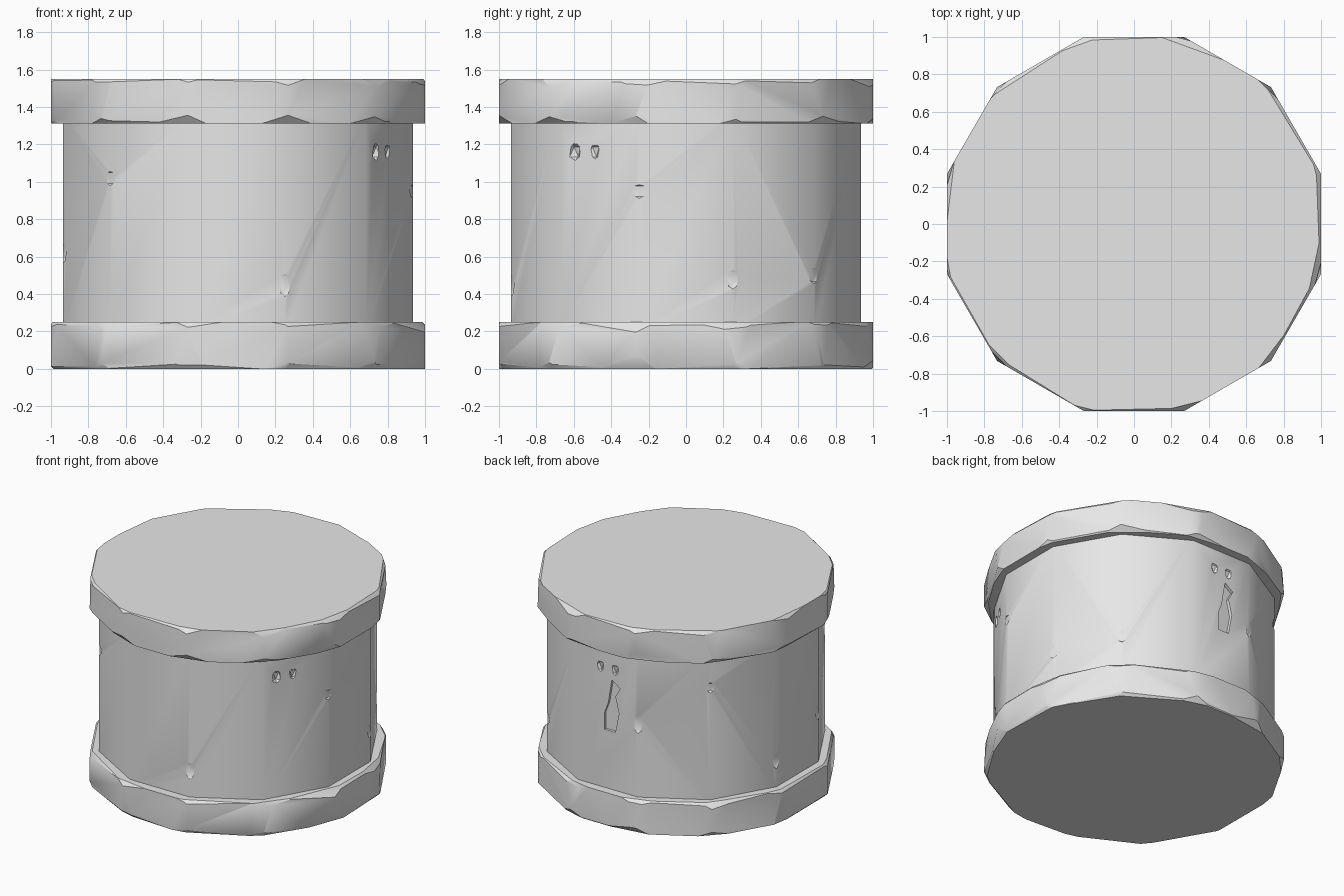
import bpy, bmesh, random
from math import radians, cos, sin, pi
from mathutils import Vector, Matrix

random.seed(7)
cube = bpy.data.objects.get("Cube")
if cube:
    bpy.data.objects.remove(cube, do_unlink=True)

SIDES = 12
STEP = 2 * pi / SIDES

stone = bpy.data.materials.new("pale grey stone")
stone.use_nodes = True
stone.diffuse_color = (0.8, 0.8, 0.8, 1)
stone.node_tree.nodes["Principled BSDF"].inputs["Base Color"].default_value = (0.8, 0.8, 0.8, 1)


def radial(angle, r=1.0, z=0.0):
    return Vector((r * cos(angle), r * sin(angle), z))


def to_object(name, bm):
    bmesh.ops.recalc_face_normals(bm, faces=bm.faces)
    mesh = bpy.data.meshes.new(name)
    bm.to_mesh(mesh)
    bm.free()
    obj = bpy.data.objects.new(name, mesh)
    bpy.context.collection.objects.link(obj)
    mesh.materials.append(stone)
    return obj


def smooth(obj):
    bpy.ops.object.select_all(action='DESELECT')
    obj.select_set(True)
    bpy.context.view_layer.objects.active = obj
    bpy.ops.object.shade_smooth_by_angle(angle=radians(35))


def drum(apothem, z0, z1):
    """Twelve-sided prism with flat sides facing the axes."""
    bm = bmesh.new()
    r = apothem / cos(STEP / 2)
    ring = [bm.verts.new(radial((i + 0.5) * STEP, r, z0)) for i in range(SIDES)]
    base = bm.faces.new(ring)
    top = bmesh.ops.extrude_face_region(bm, geom=[base])
    verts = [v for v in top["geom"] if isinstance(v, bmesh.types.BMVert)]
    bmesh.ops.translate(bm, verts=verts, vec=(0, 0, z1 - z0))
    bmesh.ops.recalc_face_normals(bm, faces=bm.faces)
    return bm


def chip(bm, point, normal):
    """Slice a flake off a convex block and close the cut."""
    geom = bm.verts[:] + bm.edges[:] + bm.faces[:]
    cut = bmesh.ops.bisect_plane(bm, geom=geom, plane_co=point, plane_no=normal, clear_outer=True)
    edges = [e for e in cut["geom_cut"] if isinstance(e, bmesh.types.BMEdge)]
    bmesh.ops.holes_fill(bm, edges=edges, sides=0)


def worn_band(name, z0, z1):
    bm = drum(1.0, z0, z1)
    corner_r = 1.0 / cos(STEP / 2)
    for i in range(SIDES):
        corner = (i + 0.5) * STEP
        for z, way in ((z0, -1), (z1, 1)):
            # flakes off the corners
            turn = corner + random.uniform(-0.15, 0.15)
            n = (radial(turn) + Vector((0, 0, way * random.uniform(0.5, 1.1)))).normalized()
            chip(bm, radial(corner, corner_r, z) - n * random.uniform(0.01, 0.035), n)
            # thin wear along the straight rims
            if random.random() < 0.6:
                side = i * STEP
                n = (radial(side + random.uniform(-0.06, 0.06)) + Vector((0, 0, way * 0.9))).normalized()
                chip(bm, radial(side, 1.0, z) - n * random.uniform(0.004, 0.011), n)
        # light wear down some upright edges
        if random.random() < 0.5:
            n = (radial(corner) + Vector((0, 0, random.uniform(-0.12, 0.12)))).normalized()
            chip(bm, radial(corner, corner_r, (z0 + z1) / 2) - n * 0.008, n)
    smooth(to_object(name, bm))


def carve(target, bm):
    """Cut a shape out of the target, then discard the cutter."""
    cutter = to_object("carving_cutter", bm)
    cutter.hide_render = True
    mod = target.modifiers.new("carve", 'BOOLEAN')
    mod.operation = 'DIFFERENCE'
    mod.solver = 'EXACT'
    mod.object = cutter
    bpy.context.view_layer.objects.active = target
    bpy.ops.object.modifier_apply(modifier=mod.name)
    bpy.data.objects.remove(cutter, do_unlink=True)


def gouge_cutter(angle, depth):
    """Bent upright slot cutter."""
    outline = [(-0.06, 0.69), (0.03, 0.69), (0.06, 0.84), (0.03, 0.96),
               (0.07, 1.03), (0.0, 1.08), (-0.03, 0.9), (-0.06, 0.82)]
    side = radial(angle + pi / 2)
    bm = bmesh.new()
    face = bm.faces.new([bm.verts.new(radial(angle, 0.935 - depth, z) + side * s) for s, z in outline])
    top = bmesh.ops.extrude_face_region(bm, geom=[face])
    verts = [v for v in top["geom"] if isinstance(v, bmesh.types.BMVert)]
    bmesh.ops.translate(bm, verts=verts, vec=radial(angle, 0.2))
    return bm


def flake_cutter(angle, r, z, width, height):
    """Flattened faceted lump for shallow dents."""
    bm = bmesh.new()
    m = (Matrix.Translation(radial(angle, r, z)) @ Matrix.Rotation(angle, 4, 'Z')
         @ Matrix.Diagonal((0.05, width, height, 1)))
    bmesh.ops.create_icosphere(bm, subdivisions=1, radius=1, matrix=m)
    return bm


# Main drum between the bands
body = to_object("drum_body", drum(0.935, 0.2, 1.36))
for angle in (radians(-33), radians(92)):
    carve(body, gouge_cutter(angle, -0.005 if angle < 0 else 0.02))
    for shift in (-0.1, 0.03):
        carve(body, flake_cutter(angle + shift, 0.965, 1.16, 0.04, 0.06))

# Shallow knocks on the upright edges
edge_r = 0.935 / cos(STEP / 2)
for index, z in ((0, 0.48), (1, 0.5), (3, 0.8), (4, 1.1), (5, 0.45), (6, 0.62), (7, 1.02), (9, 0.45), (11, 0.95)):
    carve(body, flake_cutter((index + 0.5) * STEP, edge_r + 0.03, z, 0.09, random.uniform(0.06, 0.14)))
smooth(body)

# Worn bands at the foot and the top
worn_band("lower_band", 0.0, 0.25)
worn_band("upper_band", 1.31, 1.55)
